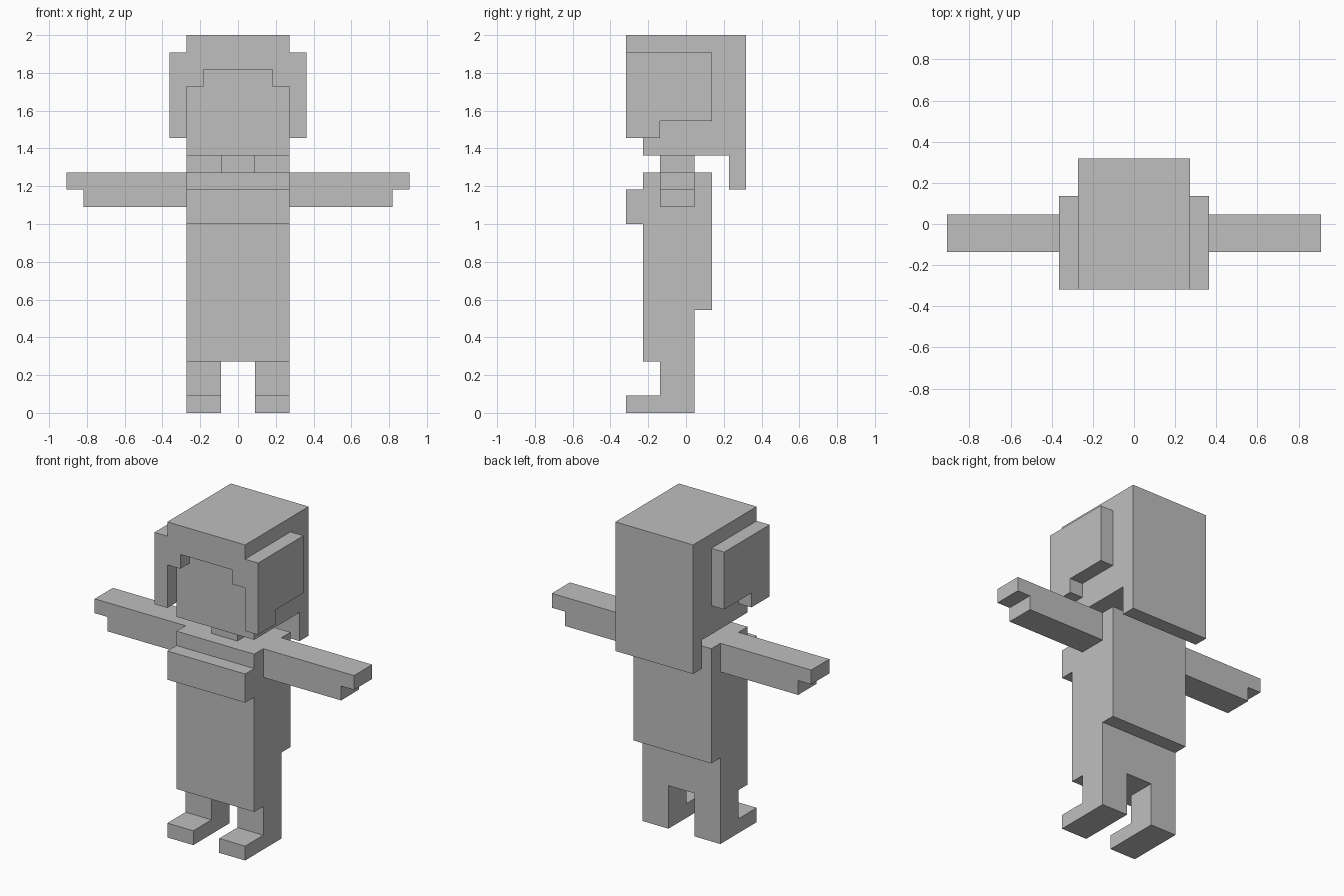
import bpy
import bmesh
from itertools import product
from mathutils import Vector

cube = bpy.data.objects.get("Cube")
if cube:
    bpy.data.objects.remove(cube)

U = 2 / 22                       # one block
ORIGIN = Vector((0, -3.5, 0))    # block grid starts at the front

grey = bpy.data.materials.new("light_grey")
grey.use_nodes = True
colour = (0.52, 0.52, 0.52, 1)
grey.diffuse_color = colour
grey.node_tree.nodes["Principled BSDF"].inputs["Base Color"].default_value = colour


def block(x0, x1, y0, y1, z0, z1):
    return set(product(range(x0, x1), range(y0, y1), range(z0, z1)))


def mirror(cells):
    return {(-x - 1, y, z) for x, y, z in cells}


# Central parts, as blocks of the grid
parts = {
    "torso": block(-3, 3, 1, 5, 6, 14),
    "skirt": block(-3, 3, 1, 4, 3, 6),
    "chest_band": block(-3, 3, 0, 1, 11, 13),
    "neck": block(-1, 1, 2, 4, 14, 15),
    "head": block(-3, 3, 1, 6, 15, 22),
    "back_hair": block(-3, 3, 6, 7, 13, 22),
    "fringe": block(-3, 3, 0, 1, 19, 22) - block(-2, 2, 0, 1, 19, 20),
}

# Paired parts, modelled on the left and mirrored
paired = {
    "leg": block(1, 3, 2, 4, 0, 3),
    "foot": block(1, 3, 0, 2, 0, 1),
    "arm": block(3, 9, 2, 4, 12, 14),
    "hand": block(9, 10, 2, 4, 13, 14),
    "side_hair": block(3, 4, 0, 5, 17, 21) | block(3, 4, 0, 2, 16, 17),
}
for name, cells in paired.items():
    parts["left_" + name] = cells
    parts["right_" + name] = mirror(cells)

solid = set().union(*parts.values())


def build(name, cells):
    """Skin the outer sides of a part, leaving out sides hidden by other parts."""
    bm = bmesh.new()
    for cell in sorted(cells):
        for axis, sign in product(range(3), (-1, 1)):
            step = Vector((0, 0, 0))
            step[axis] = sign
            if tuple(int(a + b) for a, b in zip(cell, step)) in solid:
                continue
            u = Vector((0, 0, 0))
            u[(axis + 1) % 3] = 0.5
            v = step.cross(u)
            mid = Vector(cell) + Vector((0.5, 0.5, 0.5)) + step / 2 + ORIGIN
            corners = (mid - u - v, mid + u - v, mid + u + v, mid - u + v)
            bm.faces.new([bm.verts.new(c * U) for c in corners])
    bmesh.ops.remove_doubles(bm, verts=bm.verts, dist=U / 100)
    bmesh.ops.dissolve_limit(bm, angle_limit=0.02, verts=bm.verts, edges=bm.edges)
    mesh = bpy.data.meshes.new(name)
    bm.to_mesh(mesh)
    bm.free()
    mesh.materials.append(grey)
    bpy.context.collection.objects.link(bpy.data.objects.new(name, mesh))


for part_name, part_cells in parts.items():
    build(part_name, part_cells)
